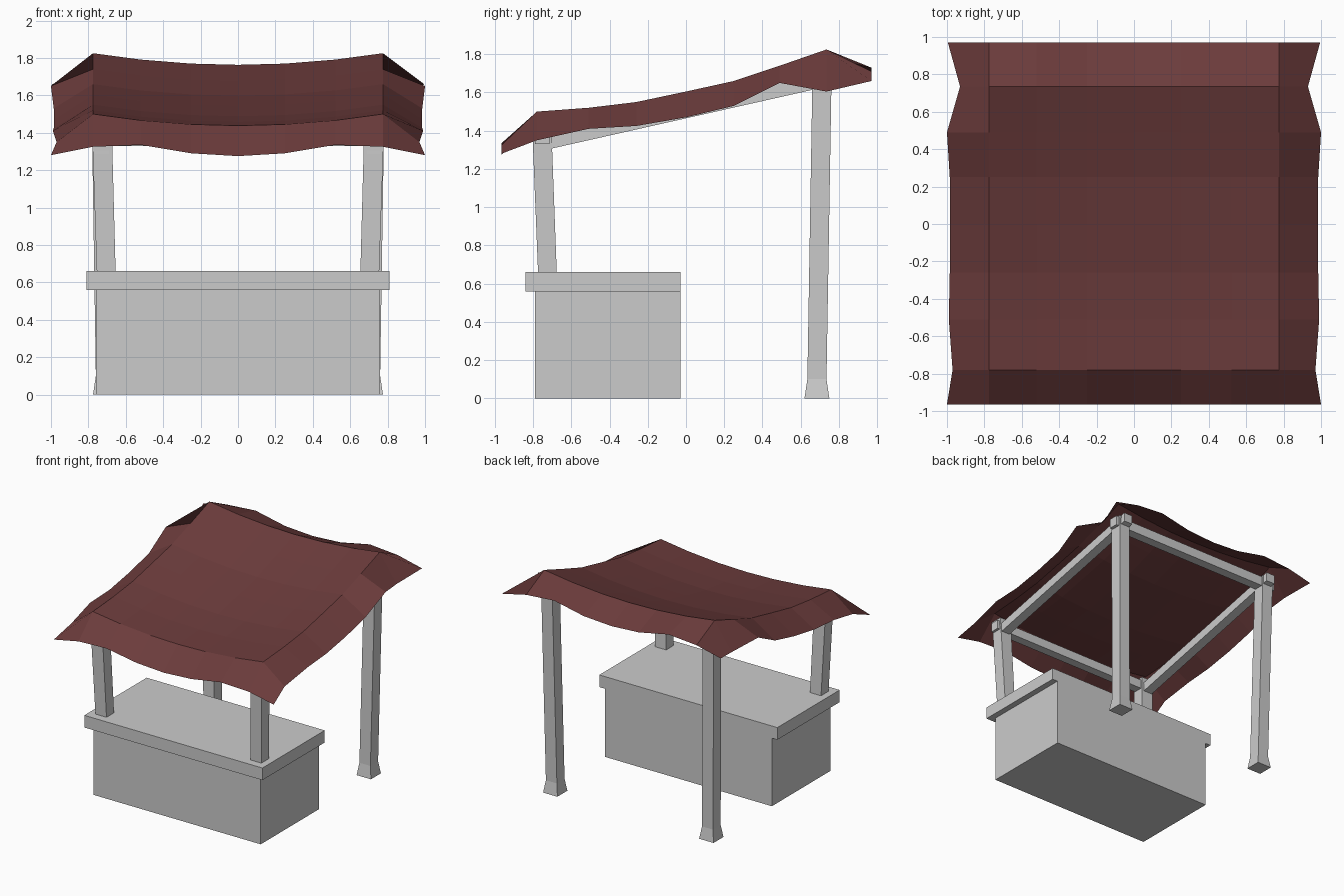
import bpy, bmesh

if "Cube" in bpy.data.objects:
    bpy.data.objects.remove(bpy.data.objects["Cube"])

def make_object(name, bm, mat=None):
    bmesh.ops.recalc_face_normals(bm, faces=bm.faces)
    me = bpy.data.meshes.new(name)
    bm.to_mesh(me)
    bm.free()
    ob = bpy.data.objects.new(name, me)
    bpy.context.collection.objects.link(ob)
    if mat:
        me.materials.append(mat)
    return ob

def loft(name, rings):
    """Skin four-point rings into a closed bar."""
    bm = bmesh.new()
    vs = [[bm.verts.new(p) for p in r] for r in rings]
    for a, b in zip(vs, vs[1:]):
        for i in range(4):
            j = (i + 1) % 4
            bm.faces.new((a[i], a[j], b[j], b[i]))
    bm.faces.new(vs[0])
    bm.faces.new(vs[-1])
    return make_object(name, bm)

def square(x, y, z, hx, hy):
    return [(x - hx, y - hy, z), (x + hx, y - hy, z), (x + hx, y + hy, z), (x - hx, y + hy, z)]

def box(name, x0, x1, y0, y1, z0, z1):
    c = ((x0 + x1) / 2, (y0 + y1) / 2)
    h = ((x1 - x0) / 2, (y1 - y0) / 2)
    return loft(name, [square(*c, z, *h) for z in (z0, z1)])

# Counter
box("counter_body", -0.76, 0.76, -0.79, -0.03, 0, 0.56)
box("counter_top", -0.81, 0.81, -0.84, -0.03, 0.56, 0.66)

# Leaning posts and sloping side beams
for s, side in ((-1, "left"), (1, "right")):
    loft("front_post_" + side, [square(s * 0.685, -0.70, 0.01, 0.048, 0.048),
                                square(s * 0.728, -0.755, 1.43, 0.053, 0.05)])
    loft("back_post_" + side, [square(s * 0.71, 0.685, 0, 0.065, 0.065),
                               square(s * 0.71, 0.685, 0.1, 0.05, 0.05),
                               square(s * 0.735, 0.712, 1.71, 0.05, 0.05)])
    rings = []
    for y in (-0.80, 0.80):
        z = 1.465 + 0.225 * y
        rings.append([(s * 0.69, y, z), (s * 0.77, y, z),
                      (s * 0.77, y, z + 0.075), (s * 0.69, y, z + 0.075)])
    loft("side_beam_" + side, rings)

# Cross beams
box("front_beam", -0.80, 0.80, -0.79, -0.715, 1.33, 1.405)
box("back_beam", -0.81, 0.81, 0.67, 0.75, 1.62, 1.70)

# Draped cloth: sagging middle with a hanging rim
XS = [-0.99, -0.775, -0.52, -0.25, 0, 0.25, 0.52, 0.775, 0.99]
YS = [-0.965, -0.78, -0.51, -0.26, 0, 0.25, 0.49, 0.735, 0.97]
RIDGE = [0, 1.50, 1.52, 1.55, 1.605, 1.66, 1.74, 1.825, 0]
SIDE = [1.28, 1.35, 1.41, 1.425, 1.47, 1.53, 1.65, 1.605, 1.66]
FRONT = [1.275, 1.29, 1.335, 1.325, 1.28]   # from centre to corner
BACK = [1.66, 1.675, 1.73, 1.71, 1.66]
RIM_X = [1.0, 0.97, 0.99, 0.985, 0.985, 0.985, 1.0, 0.93, 0.995]

def cloth_point(i, j):
    x, y = XS[i], YS[j]
    if i in (0, 8):
        return (RIM_X[j] * (1 if i else -1), y, SIDE[j])
    if j in (0, 8):
        return (x, y, (BACK if j else FRONT)[abs(i - 4)])
    return (x, y, RIDGE[j] - 0.062 * (1 - (x / 0.775) ** 2))

cloth = bpy.data.materials.new("cloth_red")
cloth.diffuse_color = (0.15, 0.045, 0.045, 1)
cloth.use_nodes = True
cloth.node_tree.nodes["Principled BSDF"].inputs["Base Color"].default_value = cloth.diffuse_color
bm = bmesh.new()
grid = [[bm.verts.new(cloth_point(i, j)) for i in range(9)] for j in range(9)]
for j in range(8):
    for i in range(8):
        bm.faces.new((grid[j][i], grid[j][i + 1], grid[j + 1][i + 1], grid[j + 1][i]))
make_object("cloth_roof", bm, cloth)
